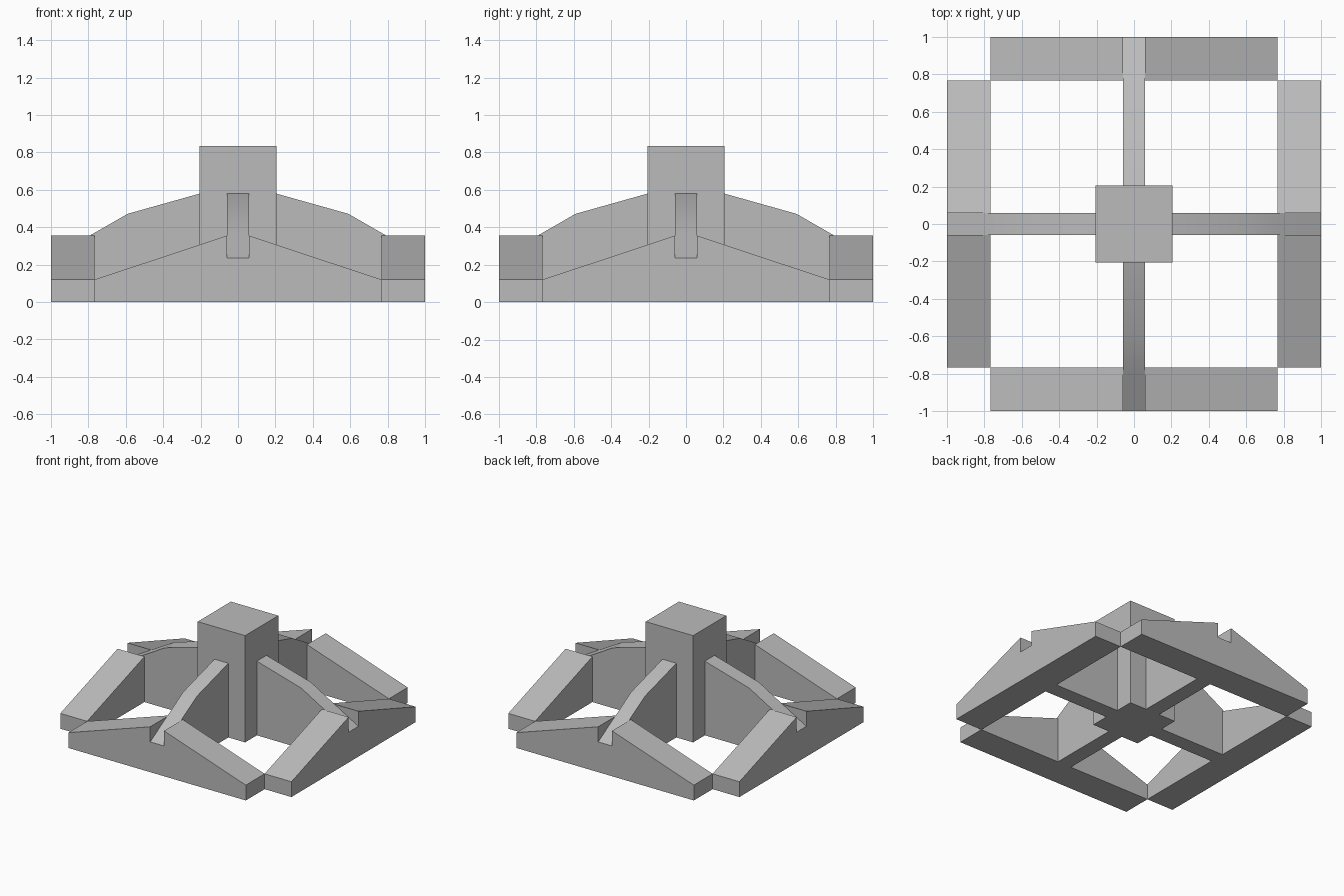
import bpy
import bmesh
from math import pi, radians
from mathutils import Matrix

if "Cube" in bpy.data.objects:
    bpy.data.objects.remove(bpy.data.objects["Cube"], do_unlink=True)

grey = bpy.data.materials.new("plain grey")
grey.use_nodes = True
colour = (0.5, 0.5, 0.5, 1)
grey.diffuse_color = colour
grey.node_tree.nodes["Principled BSDF"].inputs["Base Color"].default_value = colour

BLOCK = 0.205      # half width of the central block
INNER = 0.768      # inner face of the outer beams
HALF = 0.06        # half thickness of the fins and notches
NOTCH = 0.237      # floor of the notch at the outer face


def prism(name, profile, y0, y1, turn):
    """Extrude an XZ profile from y0 to y1, then turn it about Z."""
    bm = bmesh.new()
    face = bm.faces.new([bm.verts.new((x, y0, z)) for x, z in profile])
    new = bmesh.ops.extrude_face_region(bm, geom=[face])["geom"]
    moved = [v for v in new if isinstance(v, bmesh.types.BMVert)]
    bmesh.ops.translate(bm, verts=moved, vec=(0, y1 - y0, 0))
    bmesh.ops.recalc_face_normals(bm, faces=bm.faces)
    bmesh.ops.transform(bm, matrix=Matrix.Rotation(turn, 4, "Z"), verts=bm.verts)
    mesh = bpy.data.meshes.new(name)
    bm.to_mesh(mesh)
    bm.free()
    mesh.materials.append(grey)
    obj = bpy.data.objects.new(name, mesh)
    bpy.context.collection.objects.link(obj)
    return obj


# Central block
prism("central_block", [(-BLOCK, 0), (BLOCK, 0), (BLOCK, 0.835), (-BLOCK, 0.835)],
      -BLOCK, BLOCK, 0)

# Outer beam: tapers to both ends, notched at the middle
half_beam = [(INNER, 0), (INNER, 0.12), (HALF, 0.355), (HALF, NOTCH)]
beam = half_beam + [(-x, z) for x, z in reversed(half_beam)]

# Fin: buttress that slopes down and laps into the beam notch
fin = [(BLOCK, 0), (INNER, 0), (INNER, NOTCH), (1, NOTCH - 0.001),
       (0.79, 0.357), (0.59, 0.472), (BLOCK, 0.58)]

for i, side in enumerate(("left", "back", "right", "front")):
    prism(side + "_beam", beam, -1, -INNER, (i + 1) * pi / 2)
    arm = prism(side + "_fin", fin, -HALF, HALF, i * pi / 2)
    bpy.ops.object.select_all(action="DESELECT")
    arm.select_set(True)
    bpy.context.view_layer.objects.active = arm
    bpy.ops.object.shade_smooth_by_angle(angle=radians(30))
